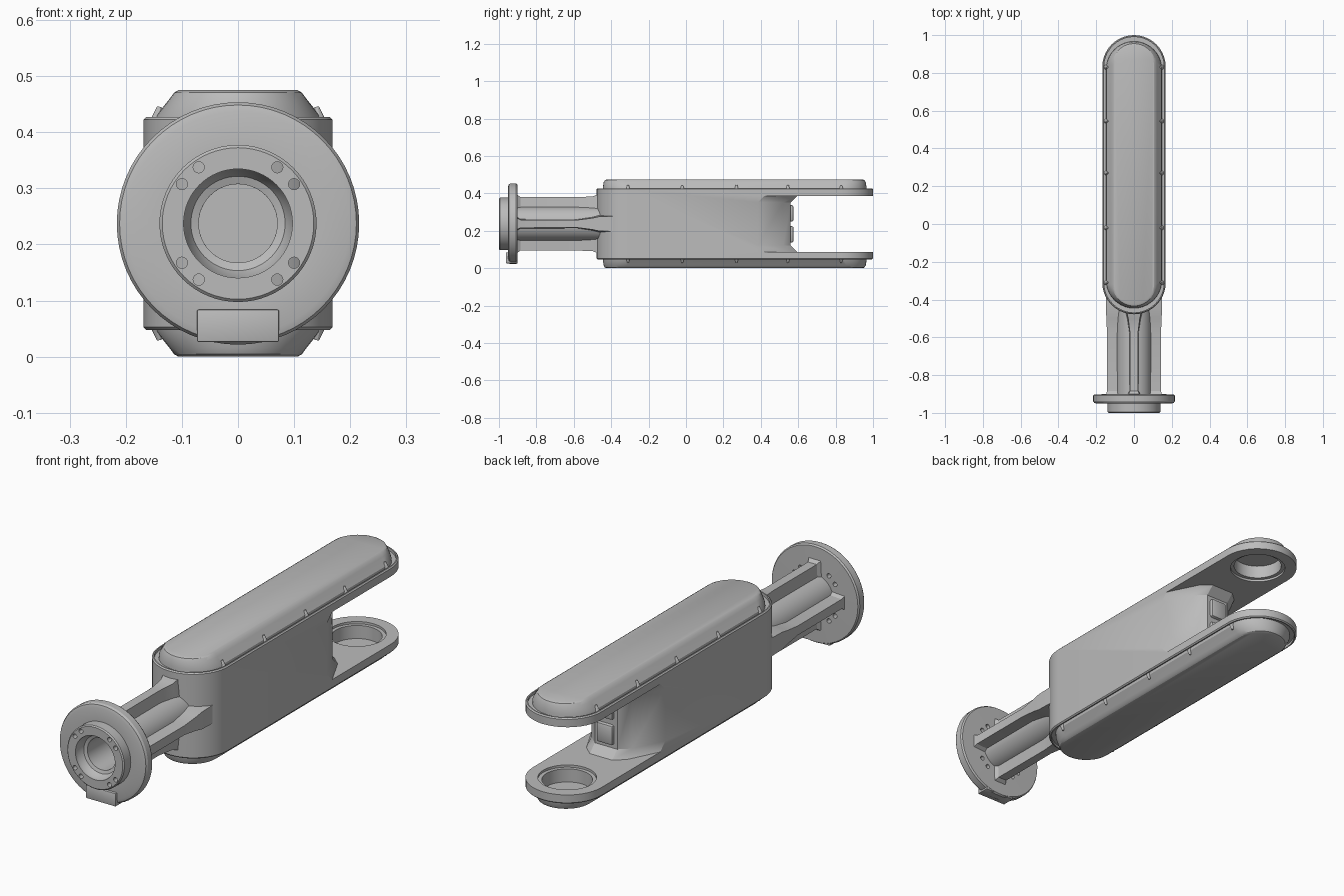
import bpy, bmesh, math
from mathutils import Matrix, Vector

if "Cube" in bpy.data.objects:
    bpy.data.objects.remove(bpy.data.objects["Cube"], do_unlink=True)

MID = 0.2375          # height of the long axis
PIVOT_Y = 0.832       # centre of the fork eyes

grey = bpy.data.materials.new("cast_grey")
grey.use_nodes = True
grey.diffuse_color = (0.5, 0.5, 0.5, 1)
shader = next(n for n in grey.node_tree.nodes if n.type == "BSDF_PRINCIPLED")
shader.inputs["Base Color"].default_value = grey.diffuse_color


def add(name, bm):
    bmesh.ops.recalc_face_normals(bm, faces=bm.faces)
    mesh = bpy.data.meshes.new(name)
    bm.to_mesh(mesh)
    bm.free()
    mesh.materials.append(grey)
    obj = bpy.data.objects.new(name, mesh)
    bpy.context.collection.objects.link(obj)
    return obj


def loft(name, rings, capped=True):
    """Skin a list of equal-length point rings; uncapped lofts join end to start."""
    bm = bmesh.new()
    rows = [[bm.verts.new(p) for p in ring] for ring in rings]
    n = len(rows[0])
    pairs = list(zip(rows, rows[1:]))
    if not capped:
        pairs.append((rows[-1], rows[0]))
    for a, b in pairs:
        for i in range(n):
            j = (i + 1) % n
            bm.faces.new((a[i], a[j], b[j], b[i]))
    if capped:
        bm.faces.new(rows[0])
        bm.faces.new(rows[-1])
    return add(name, bm)


def stadium(w, y0, y1, z, steps=20):
    """Slot-shaped outline with round ends."""
    ring = []
    for cy, start in ((y1 - w, 0), (y0 + w, math.pi)):
        for i in range(steps + 1):
            a = start + math.pi * i / steps
            ring.append((w * math.cos(a), cy + w * math.sin(a), z))
    return ring


def lathe(name, profile, steps=64):
    """Spin a closed (radius, y) profile around the long axis."""
    rings = []
    for i in range(steps):
        a = math.tau * i / steps
        rings.append([(r * math.cos(a), y, MID + r * math.sin(a)) for r, y in profile])
    return loft(name, rings, capped=False)


def cylinder(name, r, start, end, r2=None, sides=48):
    start, end = Vector(start), Vector(end)
    axis = end - start
    turn = axis.to_track_quat("Z", "Y").to_matrix().to_4x4()
    bm = bmesh.new()
    bmesh.ops.create_cone(bm, cap_ends=True, segments=sides, radius1=r,
                          radius2=r if r2 is None else r2, depth=axis.length,
                          matrix=Matrix.Translation((start + end) / 2) @ turn)
    return add(name, bm)


def box(name, lo, hi, bevel=0.0):
    lo, hi = Vector(lo), Vector(hi)
    bm = bmesh.new()
    bmesh.ops.create_cube(bm, size=1, matrix=Matrix.Translation((lo + hi) / 2)
                          @ Matrix.Diagonal((*(hi - lo), 1)))
    if bevel:
        bmesh.ops.bevel(bm, geom=bm.edges[:], offset=bevel, segments=2,
                        profile=0.5, affect="EDGES")
    return add(name, bm)


def select(obj):
    bpy.ops.object.select_all(action="DESELECT")
    obj.select_set(True)
    bpy.context.view_layer.objects.active = obj


def cut(obj, cutters):
    for c in cutters:
        c.hide_render = True
        select(obj)
        mod = obj.modifiers.new("cut", "BOOLEAN")
        mod.operation, mod.solver, mod.object = "DIFFERENCE", "EXACT", c
        bpy.ops.object.modifier_apply(modifier=mod.name)


parts, cutters = [], []

# Main housing with softly rounded rims
body = loft("housing", [stadium(0.168 - inset, -0.478 + inset, 1 - inset, MID + h)
                        for inset, h in ((0.005, -0.19), (0, -0.185), (0, 0.185), (0.005, 0.19))])
parts.append(body)

# Fork opening, with a convex inner wall and chamfered corners
half = [(0.25, 1.1), (0.25, 0.37), (0.168, 0.385), (0.1, 0.52), (0.055, 0.56)]
outline = half + [(-x, y) for x, y in reversed(half)]
gap = loft("fork_cutter", [[(x, y + push, MID + h) for x, y in outline]
                           for push, h in ((0.035, -0.15), (0, -0.115), (0, 0.115), (0.035, 0.15))])
bore = cylinder("bore_cutter", 0.07, (0, -0.6, MID), (0, -0.15, MID))
cutters += [gap, bore]
cut(body, [gap, bore])

for side, label in ((1, "top"), (-1, "bottom")):
    def level(h):
        return MID + side * h

    # Shallow seat for the cover
    seat = loft("seat_cutter", [stadium(0.158, -0.468, 0.99, level(h)) for h in (0.178, 0.25)])
    # Stepped eye in the fork arm
    eye = cylinder("eye_cutter", 0.102, (0, PIVOT_Y, level(0.1)), (0, PIVOT_Y, level(0.218)))
    step = cylinder("step_cutter", 0.118, (0, PIVOT_Y, level(0.1)), (0, PIVOT_Y, level(0.16)))
    cut(body, [seat, eye, step])

    # Domed cover: steep at the ends, sloped along the flanks
    layers = ((0.148, -0.446, 0.967, 0.172), (0.146, -0.445, 0.966, 0.192),
              (0.122, -0.44, 0.961, 0.222), (0.114, -0.434, 0.955, 0.233),
              (0.106, -0.424, 0.945, 0.2375))
    cover = loft(label + "_cover", [stadium(w, a, b, level(h)) for w, a, b, h in layers])
    cut(cover, [eye])
    parts.append(cover)
    cutters += [seat, eye, step]

    # Screw bosses along the cover edge
    for x in (-0.146, 0.146):
        for y in (-0.31, -0.02, 0.27, 0.545, 0.83):
            parts.append(cylinder(label + "_screw_boss", 0.014, (x, y, level(0.175)),
                                  (x * 0.96, y, level(0.208)), r2=0.004, sides=10))

# Small bracket on the inner fork wall, split by a waist
for side, label in ((1, "upper"), (-1, "lower")):
    z = sorted((MID + side * 0.012, MID + side * 0.1))
    parts.append(box(label + "_wall_bracket", (-0.04, 0.5, z[0]), (0.04, 0.575, z[1]), 0.01))

# Neck tube, mounting flange and raised boss in one turned piece
neck = lathe("neck_and_flange", [
    (0.07, -0.38), (0.07, -0.955), (0.084, -0.96), (0.097, -0.985), (0.097, -1),
    (0.135, -1), (0.14, -0.995), (0.14, -0.951), (0.199, -0.951), (0.211, -0.947),
    (0.216, -0.938), (0.216, -0.909), (0.211, -0.902), (0.092, -0.9), (0.092, -0.38)])
parts.append(neck)

# Bolt holes through the flange
for sx in (-1, 1):
    for sz in (-1, 1):
        for dx, dz in ((0.07, 0.1), (0.1, 0.07)):
            p = Vector((sx * dx, 0, MID + sz * dz))
            hole = cylinder("bolt_cutter", 0.01, p + Vector((0, -1.1, 0)),
                            p + Vector((0, -0.85, 0)), sides=16)
            cut(neck, [hole])
            cutters.append(hole)

# Four ribs along the neck, flared at both ends
stations = ((-0.903, 0.036, 0.156), (-0.885, 0.025, 0.143), (-0.58, 0.024, 0.143),
            (-0.5, 0.036, 0.146), (-0.465, 0.045, 0.16), (-0.38, 0.048, 0.16))
for k, label in enumerate(("top", "left", "bottom", "right")):
    a = k * math.pi / 2
    rings = []
    for y, w, r in stations:
        if k % 2:
            r = min(r, 0.148)
        rings.append([(u * math.cos(a) + v * math.sin(a), y,
                       MID + v * math.cos(a) - u * math.sin(a))
                      for u, v in ((-w, 0.08), (w, 0.08), (w * 0.85, r), (-w * 0.85, r))])
    parts.append(loft(label + "_neck_rib", rings))

# Locating key at the foot of the flange
parts.append(box("flange_key", (-0.073, -0.962, 0.026), (0.073, -0.903, 0.084), 0.003))

for c in set(cutters):
    bpy.data.objects.remove(c, do_unlink=True)
for part in parts:
    select(part)
    bpy.ops.object.shade_smooth_by_angle(angle=math.radians(28))
